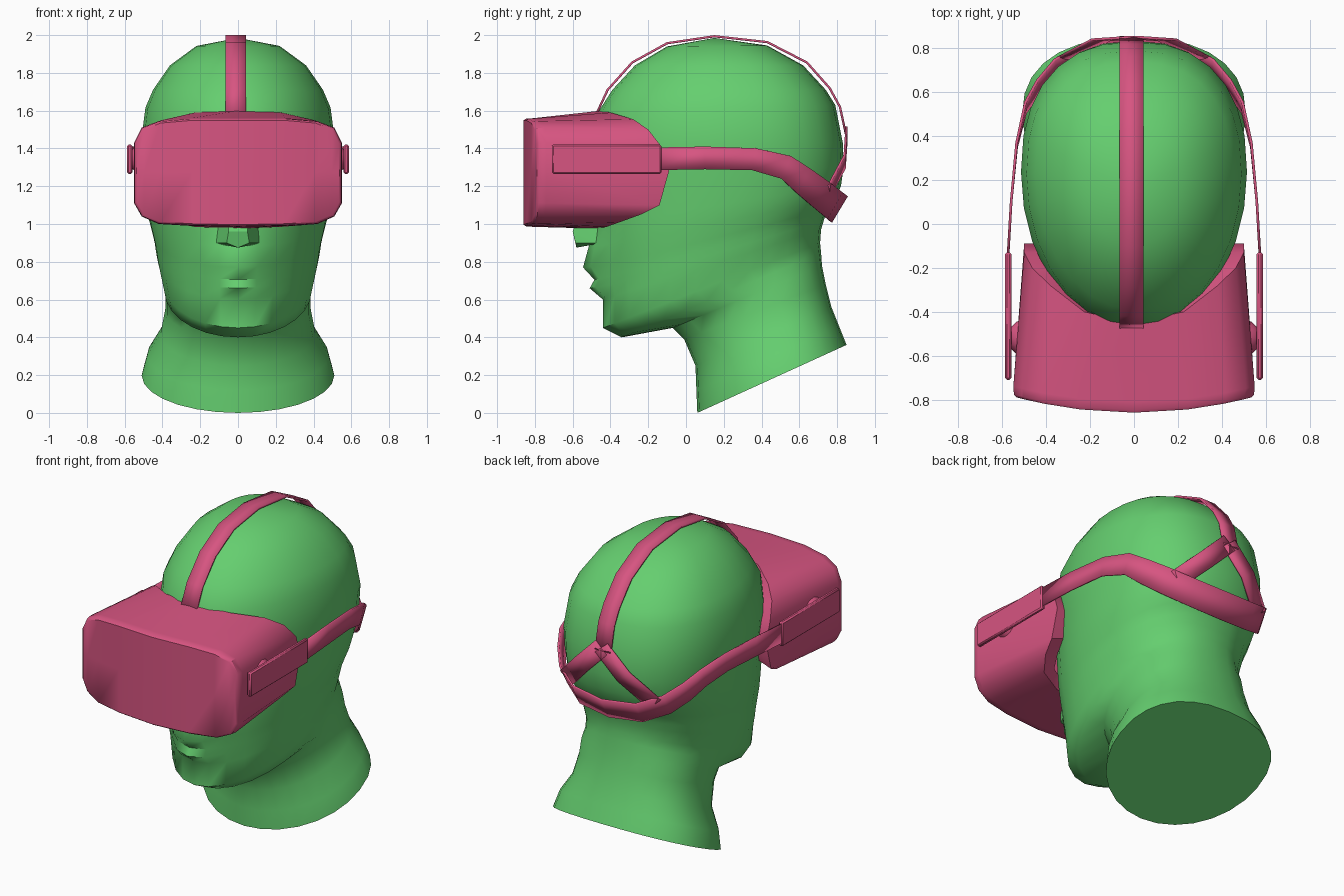
import bpy, bmesh, math
from mathutils import Vector

if "Cube" in bpy.data.objects:
    bpy.data.objects.remove(bpy.data.objects["Cube"])


def material(name, rgb):
    m = bpy.data.materials.new(name)
    m.diffuse_color = (*rgb, 1)
    m.use_nodes = True
    m.node_tree.nodes["Principled BSDF"].inputs["Base Color"].default_value = m.diffuse_color
    return m


GREEN = material("green", (0.13, 0.62, 0.16))
PINK = material("pink", (0.68, 0.09, 0.22))


def finish(name, bm, mat, angle=40, recalc=True):
    bmesh.ops.remove_doubles(bm, verts=bm.verts, dist=1e-4)
    if recalc:
        bmesh.ops.recalc_face_normals(bm, faces=bm.faces)
    me = bpy.data.meshes.new(name)
    bm.to_mesh(me)
    bm.free()
    ob = bpy.data.objects.new(name, me)
    bpy.context.collection.objects.link(ob)
    me.materials.append(mat)
    bpy.ops.object.select_all(action='DESELECT')
    ob.select_set(True)
    bpy.context.view_layer.objects.active = ob
    bpy.ops.object.shade_smooth_by_angle(angle=math.radians(angle))
    return ob


def loft(bm, rings):
    vs = [[bm.verts.new(p) for p in r] for r in rings]
    n = len(rings[0])
    for a, b in zip(vs, vs[1:]):
        for i in range(n):
            j = (i + 1) % n
            bm.faces.new((a[i], a[j], b[j], b[i]))
    return vs


def spow(v, p):
    return math.copysign(abs(v) ** p, v)


# Head: slanted rings (front y, front z, back y, back z, half width, lip bulge)
HEAD = [
    (0.06, 0.00, 0.85, 0.36, 0.51, 0), (0.055, 0.12, 0.81, 0.46, 0.48, 0),
    (0.05, 0.25, 0.77, 0.56, 0.41, 0), (-0.01, 0.39, 0.74, 0.68, 0.385, 0),
    (-0.07, 0.45, 0.72, 0.78, 0.385, 0), (-0.34, 0.40, 0.715, 0.85, 0.39, 0),
    (-0.44, 0.45, 0.71, 0.90, 0.40, 0), (-0.44, 0.60, 0.715, 0.97, 0.425, 0),
    (-0.45, 0.66, 0.73, 1.02, 0.435, 0.06), (-0.455, 0.705, 0.74, 1.05, 0.44, 0.03),
    (-0.465, 0.77, 0.76, 1.08, 0.45, 0.08), (-0.475, 0.88, 0.79, 1.13, 0.47, 0.04),
    (-0.48, 1.00, 0.82, 1.20, 0.485, 0), (-0.49, 1.25, 0.835, 1.30, 0.50, 0),
    (-0.49, 1.42, 0.83, 1.43, 0.515, 0), (-0.46, 1.60, 0.79, 1.63, 0.49, 0),
    (-0.39, 1.71, 0.74, 1.71, 0.45, 0), (-0.27, 1.84, 0.62, 1.84, 0.36, 0),
    (-0.10, 1.94, 0.43, 1.945, 0.22, 0),
]
SEG = 28


def head_ring(yf, zf, yb, zb, w, bulge):
    ym = yf + (yb - yf) * 0.55
    pts = []
    for i in range(SEG):
        t = 2 * math.pi * i / SEG
        c, s = math.cos(t), math.sin(t)
        if c > 0:
            x, y = w * s, ym + (yf - ym) * c
        else:
            x, y = w * spow(s, 0.85), ym + (yb - ym) * abs(c) ** 0.85
        z = zf + (zb - zf) * (y - yf) / (yb - yf)
        if c > 0:
            y -= bulge * math.exp(-(x / 0.13) ** 4)
        pts.append((x, y, z))
    return pts


bm = bmesh.new()
rings = loft(bm, [head_ring(*r) for r in HEAD])
bm.faces.new(rings[0])
top = bm.verts.new((0, 0.15, 1.985))
for i in range(SEG):
    bm.faces.new((rings[-1][i], rings[-1][(i + 1) % SEG], top))
finish("head", bm, GREEN, 50)

# Nose: wedge running up under the headset
bm = bmesh.new()
for p in [(0.13, -0.44, 0.90), (-0.13, -0.44, 0.90), (0.06, -0.585, 0.90), (-0.06, -0.585, 0.90),
          (0.05, -0.60, 0.96), (-0.05, -0.60, 0.96), (0.05, -0.48, 1.3), (-0.05, -0.48, 1.3),
          (0, -0.58, 0.875)]:
    bm.verts.new(p)
bmesh.ops.convex_hull(bm, input=bm.verts)
finish("nose", bm, GREEN, 30)

# Visor: half outline (x, z) with matching rear edge (y, z)
OUTLINE = [(0, 1.56), (0.25, 1.56), (0.42, 1.545), (0.51, 1.51), (0.55, 1.43), (0.55, 1.28),
           (0.55, 1.11), (0.51, 1.04), (0.42, 1.0), (0.25, 0.99), (0, 0.985)]
REAR = [(-0.45, 1.60), (-0.40, 1.59), (-0.28, 1.555), (-0.2, 1.5), (-0.13, 1.41), (-0.09, 1.28),
        (-0.14, 1.1), (-0.24, 1.05), (-0.35, 1.01), (-0.42, 0.985), (-0.45, 0.975)]
MID = 1.275


def mirror_ring(half):
    return half + [(-x, y, z) for x, y, z in half[-2:0:-1]]


def front_y(x):
    return -0.86 + 0.07 * (x / 0.55) ** 2


def visor_ring(kx, kz, dy):
    return mirror_ring([(x * kx, front_y(x) + dy, MID + (z - MID) * kz) for x, z in OUTLINE])


def rear_ring(k):
    return mirror_ring([(x * 0.91 * k, ry, MID + (rz - MID) * k)
                        for (x, _), (ry, rz) in zip(OUTLINE, REAR)])


bm = bmesh.new()
loft(bm, [visor_ring(0.975, 0, 0), visor_ring(0.975, 0.96, 0), visor_ring(0.995, 0.99, 0.012),
          visor_ring(1, 1, 0.05), rear_ring(1), rear_ring(0.8)])
finish("visor", bm, PINK)

# Side arms and their pivots
for side, label in ((1, "right"), (-1, "left")):
    bm = bmesh.new()
    bmesh.ops.create_cube(bm, size=1)
    for v in bm.verts:
        v.co = Vector((side * 0.573 + v.co.x * 0.028, -0.42 + v.co.y * 0.58, 1.343 + v.co.z * 0.155))
    bmesh.ops.bevel(bm, geom=bm.edges[:], offset=0.008, segments=1, affect='EDGES')
    finish(label + "_arm", bm, PINK)
    bm = bmesh.new()
    loops = []
    for x, r in ((0.50, 0.085), (0.535, 0.075), (0.565, 0.045)):
        loops.append([(side * x, -0.52 + r * math.cos(k * math.pi / 6),
                       1.343 + r * math.sin(k * math.pi / 6)) for k in range(12)])
    ends = loft(bm, loops)
    bm.faces.new(ends[0])
    bm.faces.new(ends[-1])
    finish(label + "_pivot", bm, PINK)


# Straps: ribbons of (centre, half-width vector)
def ribbon(name, path):
    bm = bmesh.new()
    prev = None
    for c, h in path:
        c, h = Vector(c), Vector(h)
        cur = (bm.verts.new(c - h), bm.verts.new(c + h))
        if prev:
            bm.faces.new((prev[0], cur[0], cur[1], prev[1]))
        prev = cur
    ob = finish(name, bm, PINK)
    mod = ob.modifiers.new("thickness", 'SOLIDIFY')
    mod.thickness = 0.012
    mod.offset = 0


half = [((0.575, -0.16, 1.345), (0, 0, 0.06)), ((0.56, 0.1, 1.35), (0, 0, 0.06)),
        ((0.535, 0.36, 1.343), (0, 0.01, 0.058)), ((0.495, 0.53, 1.30), (0, 0.025, 0.06)),
        ((0.44, 0.62, 1.23), (0, 0.035, 0.065)), ((0.36, 0.71, 1.16), (0, 0.04, 0.068)),
        ((0.22, 0.785, 1.10), (0, 0.04, 0.07)), ((0, 0.81, 1.08), (0, 0.042, 0.07))]


def flip(path):
    return [((-c[0], c[1], c[2]), h) for c, h in path]


ribbon("side_and_nape_strap", half + flip(half[:-1])[::-1])

crown = [(-0.48, 1.57), (-0.415, 1.71), (-0.285, 1.855), (-0.1, 1.957), (0.15, 1.994), (0.43, 1.963),
         (0.64, 1.855), (0.76, 1.72), (0.815, 1.62), (0.85, 1.46)]
ribbon("crown_strap", [((-0.012, y, z), (0.055, 0, 0)) for y, z in crown])

for s, label in ((1, "right"), (-1, "left")):
    ribbon(label + "_rear_strap", [((s * x, y, z), (s * 0.042, 0, 0.035)) for x, y, z in
                                   ((0.0, 0.85, 1.48), (0.15, 0.84, 1.33), (0.31, 0.755, 1.17))])
